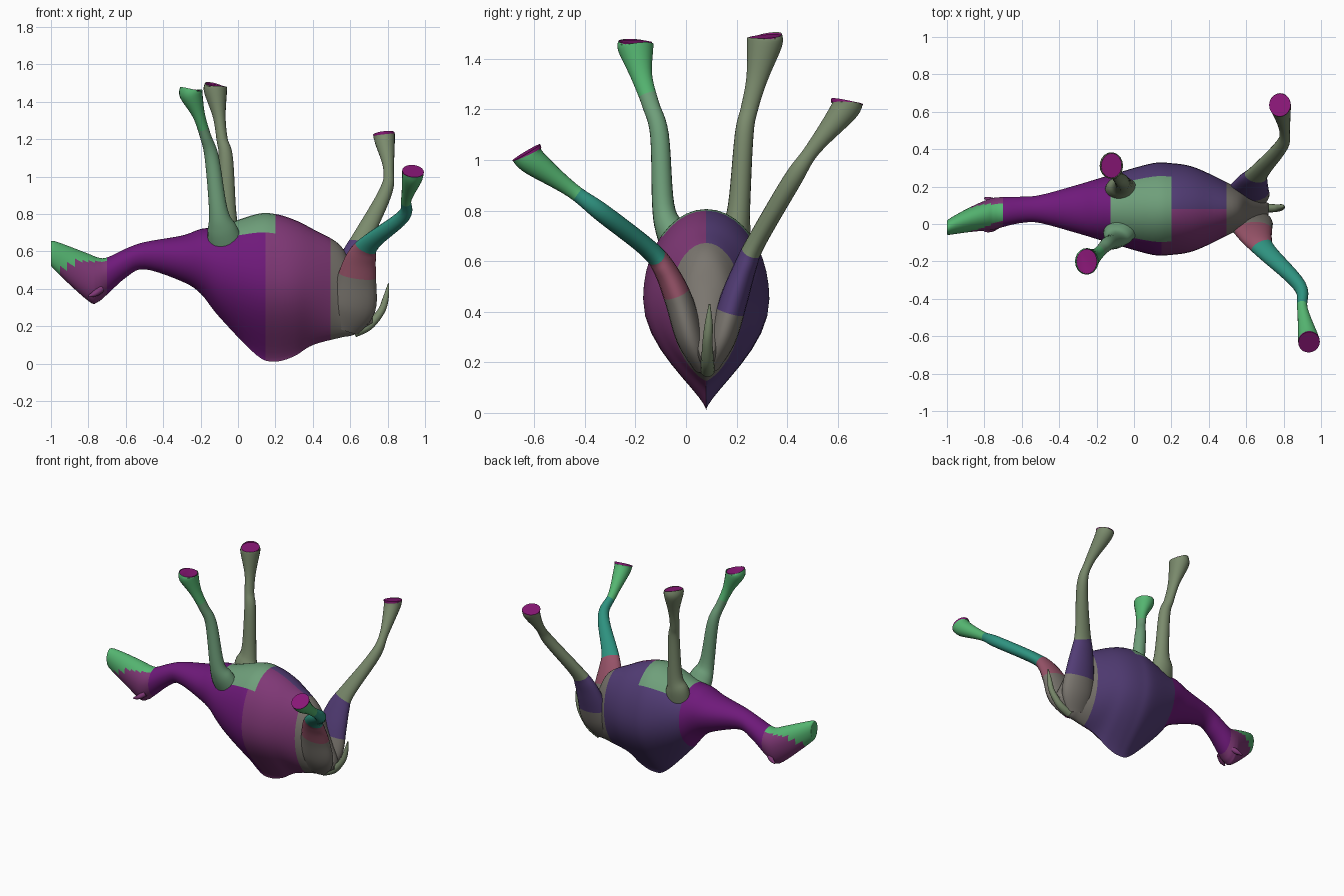
import bpy, math
from mathutils import Vector

if "Cube" in bpy.data.objects:
    bpy.data.objects.remove(bpy.data.objects["Cube"])


def material(name, r, g, b):
    m = bpy.data.materials.new(name)
    m.diffuse_color = [min(1, 1.3 * (c / 255) ** 2.2) for c in (r, g, b)] + [1]
    m.use_nodes = True
    m.node_tree.nodes["Principled BSDF"].inputs["Base Color"].default_value = m.diffuse_color
    return m


MATS = {n: material(n, *c) for n, c in {
    "purple": (98, 28, 108), "plum": (112, 52, 104), "indigo": (74, 56, 104),
    "sage": (98, 140, 108), "olive": (108, 122, 96), "taupe": (108, 104, 98),
    "rose": (132, 74, 92), "teal": (44, 128, 112), "green": (76, 160, 100),
    "berry": (120, 26, 104)}.items()}


def refine(rows, k):
    """Catmull-Rom interpolation of numeric rows."""
    out = []
    for i in range(len(rows) - 1):
        p = [rows[max(0, min(len(rows) - 1, j))] for j in (i - 1, i, i + 1, i + 2)]
        for s in range(k):
            t = s / k
            out.append([0.5 * (2 * b + (c - a) * t + (2 * a - 5 * b + 4 * c - d) * t * t
                               + (3 * b - a - 3 * c + d) * t ** 3) for a, b, c, d in zip(*p)])
    return out + [list(rows[-1])]


def skin(name, rings, colour, sharp=40):
    """Closed surface through rings, coloured per face."""
    n = len(rings[0])
    verts = [p for r in rings for p in r]
    faces = [(i * n + j, i * n + (j + 1) % n, (i + 1) * n + (j + 1) % n, (i + 1) * n + j)
             for i in range(len(rings) - 1) for j in range(n)]
    faces += [tuple(range(n))[::-1], tuple(range(len(verts) - n, len(verts)))]
    me = bpy.data.meshes.new(name)
    me.from_pydata(verts, [], faces)
    names = []
    for f in me.polygons:
        c = colour(f.center, f.index // n / (len(rings) - 1))
        if c not in names:
            names.append(c)
            me.materials.append(MATS[c])
        f.material_index = names.index(c)
    ob = bpy.data.objects.new(name, me)
    bpy.context.collection.objects.link(ob)
    bpy.ops.object.select_all(action='DESELECT')
    ob.select_set(True)
    bpy.context.view_layer.objects.active = ob
    bpy.ops.object.mode_set(mode='EDIT')
    bpy.ops.mesh.select_all(action='SELECT')
    bpy.ops.mesh.normals_make_consistent(inside=False)
    bpy.ops.object.mode_set(mode='OBJECT')
    bpy.ops.object.shade_smooth_by_angle(angle=math.radians(sharp))


def limb(name, path, radii, colour, n=20, k=6):
    """Tube along a path; radii are (along x, across) for each point."""
    rows = refine([(*p, *r) for p, r in zip(path, radii)], k)
    pts = [Vector(r[:3]) for r in rows]
    rings = []
    for i, r in enumerate(rows):
        t = (pts[min(i + 1, len(pts) - 1)] - pts[max(i - 1, 0)]).normalized()
        u = Vector((1, 0, 0))
        u = (u - t * u.dot(t)).normalized()
        v = t.cross(u)
        rings.append([pts[i] + u * r[3] * math.cos(a) + v * r[4] * math.sin(a)
                      for a in (2 * math.pi * j / n for j in range(n))])
    skin(name, rings, colour)


# Head, neck and humped body: x, z top, z bottom, half width
BODY = [(-1, .64, .535, .03), (-.98, .655, .50, .045), (-.8, .588, .335, .08),
        (-.75, .568, .33, .085), (-.7, .568, .37, .08), (-.6, .615, .46, .07),
        (-.5, .65, .505, .075), (-.3, .685, .44, .13), (-.2, .72, .375, .16),
        (-.1, .735, .25, .19), (.1, .80, .045, .245), (.2, .80, .012, .245),
        (.3, .77, .04, .23), (.4, .72, .10, .19), (.55, .63, .14, .115),
        (.62, .48, .155, .085), (.72, .28, .21, .03)]


def body_colour(c, t):
    if c.x < -.7:
        return "green" if c.z > .545 - .5 * max(0, -.85 - c.x) else "plum"
    if c.x > .5:
        return "taupe"
    if c.z > .70 and -.13 < c.x < .2:
        return "sage"
    if c.x < -.12:
        return "purple"
    if c.y > .08:
        return "indigo"
    return "purple" if c.x < .15 else "plum"


N = 40
rings = []
for x, top, bot, w in refine(BODY, 5):
    y = .08 - .4 * max(0, -.5 - x) ** 2               # head turns slightly
    pinch = 1 + 1.8 * math.exp(-((x - .2) / .25) ** 2)  # hump narrows to a ridge
    mid = bot + .55 * (top - bot)
    ring = []
    for j in range(N):
        c, s = math.cos(2 * math.pi * j / N), math.sin(2 * math.pi * j / N)
        width = math.copysign(abs(c) ** (pinch if s < 0 else 1), c)
        ring.append((x, y + w * width, mid + s * ((top - mid) if s > 0 else (mid - bot))))
    rings.append(ring)
skin("body_neck_head", rings, body_colour, 60)

# Front legs, pointing up
FRONT = [(.10, .07), (.08, .06), (.05, .044), (.038, .037), (.03, .034),
         (.034, .042), (.062, .07), (.055, .066)]
limb("front_leg_near", [
    (-.06, -.01, .62), (-.085, -.06, .72), (-.105, -.09, .82), (-.14, -.105, 1.10),
    (-.175, -.14, 1.22), (-.21, -.175, 1.33), (-.25, -.198, 1.44), (-.252, -.20, 1.467)],
    FRONT, lambda c, t: "berry" if t > .97 else "green" if t > .6 else "sage")
limb("front_leg_far", [
    (-.06, .17, .62), (-.07, .195, .72), (-.06, .21, .82), (-.065, .23, 1.10),
    (-.085, .25, 1.20), (-.10, .28, 1.32), (-.12, .31, 1.46), (-.12, .312, 1.488)],
    FRONT, lambda c, t: "berry" if t > .97 else "olive")

# Hind legs, splayed upward
HIND = [(.08, .035), (.12, .055), (.105, .055), (.08, .045), (.055, .038),
        (.036, .037), (.028, .03), (.054, .054), (.058, .064)]
limb("hind_leg_near", [
    (.57, .06, .19), (.615, .015, .30), (.635, -.03, .45), (.66, -.085, .57), (.71, -.15, .65),
    (.885, -.33, .79), (.90, -.45, .88), (.93, -.60, .99), (.936, -.632, 1.03)],
    HIND, lambda c, t: "berry" if t > .95 else "green" if t > .72 else "teal" if t > .45
    else "rose" if t > .25 else "taupe")
limb("hind_leg_far", [
    (.57, .10, .19), (.60, .145, .30), (.615, .19, .45), (.635, .235, .58), (.67, .28, .68),
    (.79, .42, .92), (.805, .50, 1.04), (.785, .62, 1.19), (.78, .637, 1.23)],
    HIND, lambda c, t: "berry" if t > .95 else "olive" if t > .45
    else "indigo" if t > .2 else "taupe")

# Tail
limb("tail", [(.62, .085, .17), (.70, .085, .205), (.765, .085, .28), (.79, .09, .35), (.805, .093, .43)],
     [(r, r) for r in (.03, .025, .02, .016, .003)], lambda c, t: "olive", 12)

# Ears
for side, name in ((-1, "ear_near"), (1, "ear_far")):
    limb(name, [(-.73, .05 + side * .055, .40), (-.765, .05 + side * .078, .375),
                (-.80, .05 + side * .088, .36)],
         [(r, r) for r in (.02, .016, .005)], lambda c, t: "plum", 10)
